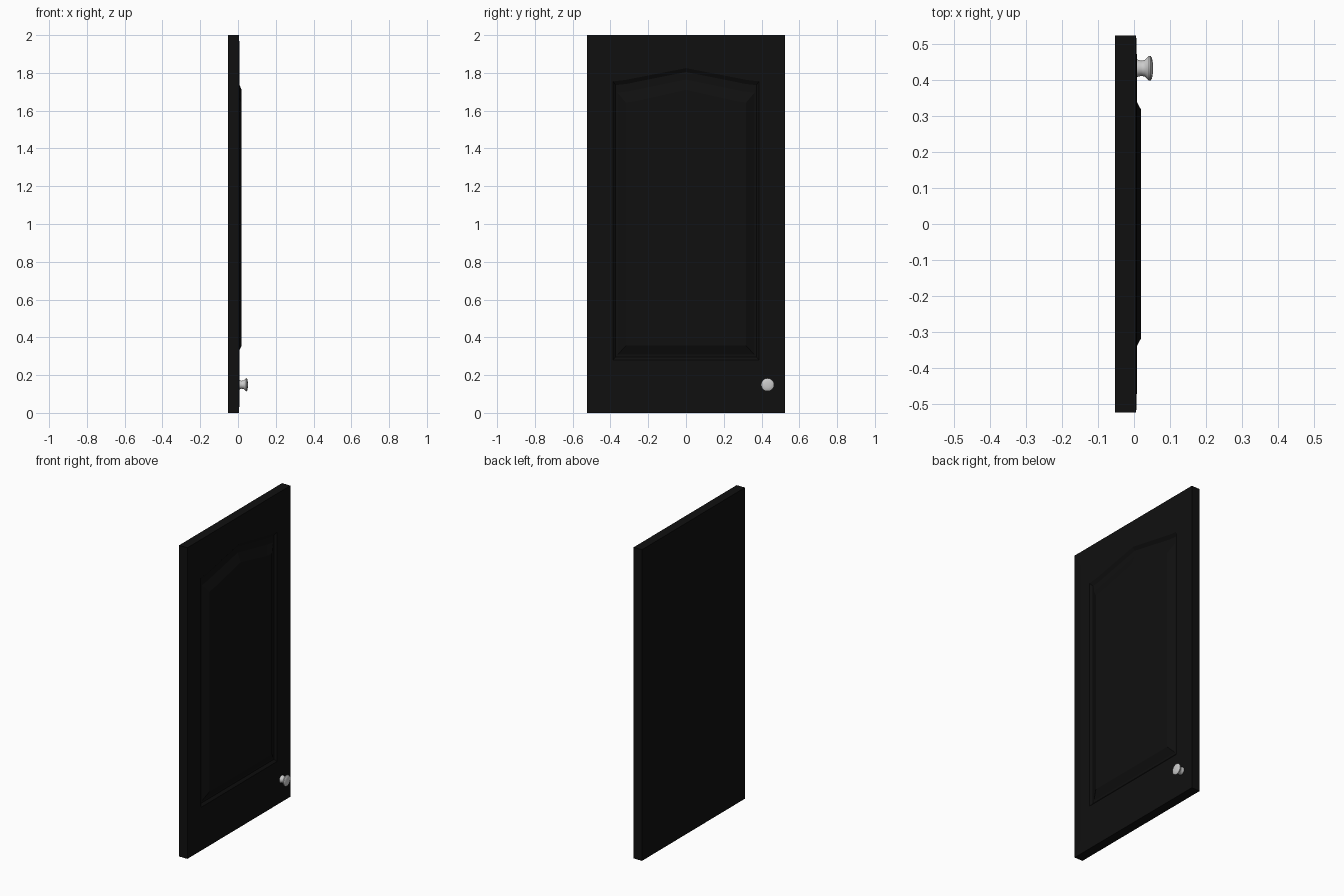
import bpy, bmesh, math

if "Cube" in bpy.data.objects:
    bpy.data.objects.remove(bpy.data.objects["Cube"])

BACK, FRONT = -0.053, 0.008


def make_object(name, bm):
    bmesh.ops.recalc_face_normals(bm, faces=bm.faces)
    me = bpy.data.meshes.new(name)
    bm.to_mesh(me)
    bm.free()
    ob = bpy.data.objects.new(name, me)
    bpy.context.collection.objects.link(ob)
    return ob


def ring(bm, x, half, z0, z_side, z_peak):
    """Closed outline with a shallow peaked top, in the plane at x."""
    k = half * 0.84
    z_k = z_side + (z_peak - z_side) * 0.1
    pts = [(-half, z0), (half, z0), (half, z_side), (k, z_k),
           (0, z_peak), (-k, z_k), (-half, z_side)]
    return [bm.verts.new((x, y, z)) for y, z in pts]


def bridge(bm, a, b):
    n = len(a)
    for i in range(n):
        j = (i + 1) % n
        bm.faces.new((a[i], a[j], b[j], b[i]))


# Door slab with a routed groove and raised centre field
sections = [
    (BACK, 0.523, 0.0, 2.0, 2.0),
    (0.006, 0.523, 0.0, 2.0, 2.0),
    (FRONT, 0.46, 0.10, 1.90, 1.90),
    (FRONT, 0.386, 0.28, 1.755, 1.825),
    (-0.005, 0.373, 0.295, 1.735, 1.805),
    (-0.004, 0.362, 0.308, 1.695, 1.765),
    (0.019, 0.318, 0.356, 1.643, 1.71),
]
bm = bmesh.new()
rings = [ring(bm, *s) for s in sections]
for a, b in zip(rings, rings[1:]):
    bridge(bm, a, b)
bm.faces.new(rings[0])
bm.faces.new(rings[-1])
door = make_object("door_panel", bm)
mat = bpy.data.materials.new("black_paint")
mat.diffuse_color = (0.005, 0.005, 0.005, 1)
mat.use_nodes = True
mat.node_tree.nodes["Principled BSDF"].inputs["Base Color"].default_value = mat.diffuse_color
door.data.materials.append(mat)

# Round knob, lathed around the x axis
profile = [(0.004, 0.024), (0.010, 0.024), (0.020, 0.021), (0.030, 0.023),
           (0.037, 0.030), (0.042, 0.0345), (0.046, 0.0345),
           (0.050, 0.028), (0.052, 0.016)]
SEG = 32
bm = bmesh.new()
loops = []
for x, r in profile:
    loops.append([bm.verts.new((x, 0.432 + r * math.cos(2 * math.pi * i / SEG),
                                0.149 + r * math.sin(2 * math.pi * i / SEG)))
                  for i in range(SEG)])
for a, b in zip(loops, loops[1:]):
    bridge(bm, a, b)
bm.faces.new(loops[0])
tip = bm.verts.new((0.053, 0.432, 0.149))
for i in range(SEG):
    bm.faces.new((loops[-1][i], loops[-1][(i + 1) % SEG], tip))
knob = make_object("knob", bm)
bpy.context.view_layer.objects.active = knob
knob.select_set(True)
bpy.ops.object.shade_smooth_by_angle(angle=math.radians(40))
